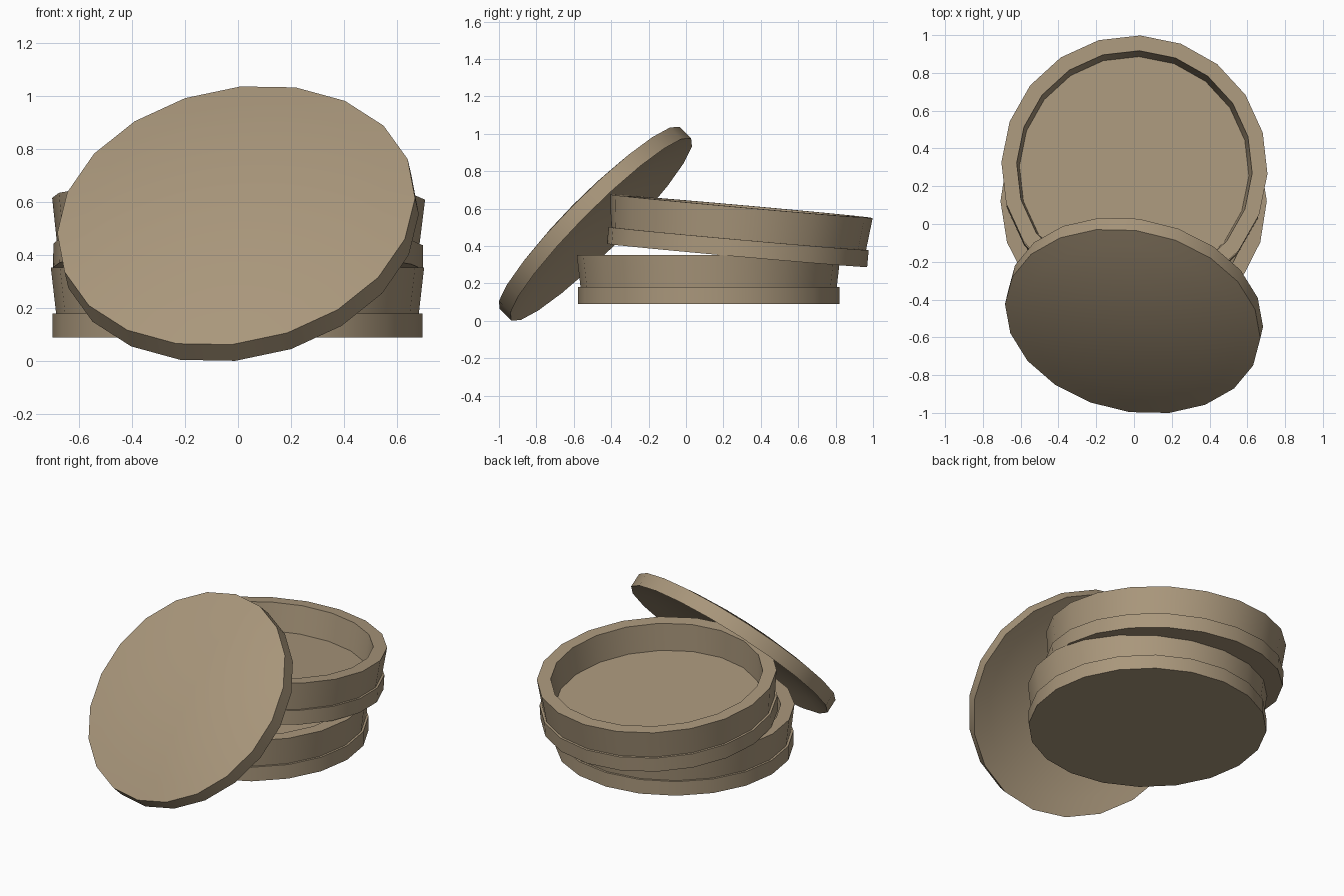
import bpy, math
from mathutils import Matrix, Vector

if "Cube" in bpy.data.objects:
    bpy.data.objects.remove(bpy.data.objects["Cube"])

SIDES = 20

wood = bpy.data.materials.new("warm_tan")
wood.diffuse_color = (0.40, 0.31, 0.20, 1)
wood.use_nodes = True
wood.node_tree.nodes["Principled BSDF"].inputs["Base Color"].default_value = wood.diffuse_color


def lathe(name, profile, matrix, closed=False):
    """Spin an (r, z) profile; open profiles are capped with flat discs."""
    verts, faces = [], []
    for r, z in profile:
        for i in range(SIDES):
            a = 2 * math.pi * i / SIDES
            verts.append((r * math.cos(a), r * math.sin(a), z))
    n = len(profile)
    for k in range(n if closed else n - 1):
        p, q = k * SIDES, ((k + 1) % n) * SIDES
        for i in range(SIDES):
            j = (i + 1) % SIDES
            faces.append((p + i, p + j, q + j, q + i))
    if not closed:
        faces.append(tuple(reversed(range(SIDES))))
        faces.append(tuple(range((n - 1) * SIDES, n * SIDES)))
    mesh = bpy.data.meshes.new(name)
    mesh.from_pydata(verts, [], faces)
    mesh.materials.append(wood)
    obj = bpy.data.objects.new(name, mesh)
    bpy.context.collection.objects.link(obj)
    obj.matrix_world = matrix
    bpy.ops.object.select_all(action='DESELECT')
    obj.select_set(True)
    bpy.context.view_layer.objects.active = obj
    bpy.ops.object.shade_smooth_by_angle(angle=math.radians(30))
    return obj


def tray(name, matrix):
    # solid base disc with a flared ring wall standing on it
    lathe(name + "_base", [(0.699, 0), (0.699, 0.091)], matrix)
    lathe(name + "_wall", [(0.685, 0.0905), (0.705, 0.264),
                           (0.624, 0.264), (0.608, 0.0905)], matrix, closed=True)


# lower tray lies level, upper tray rests on it tilted
tray("lower_tray", Matrix.Translation((-0.002, 0.121, 0.089)))
tray("upper_tray", Matrix.Translation((0, 0.273, 0.35))
     @ Matrix.Rotation(math.radians(0.5), 4, 'Y')
     @ Matrix.Rotation(math.radians(-5.1), 4, 'X')
     @ Matrix.Rotation(math.radians(-2.5), 4, 'Z'))

# domed lid, hollow behind, leaning against the front of the stack
normal = Vector((-0.161, -0.700, 0.696)).normalized()
across = Vector((0.675, -0.086, 0.070))
across = (across - across.dot(normal) * normal).normalized()
up = normal.cross(across)
lean = Matrix((across, up, normal)).transposed().to_4x4()
R, STEPS = 0.685, (0.1, 0.3, 0.5, 0.7, 0.85, 1.0)
hollow = [(R * t, -0.088 + 0.12 * (1 - t * t)) for t in STEPS]
dome = [(R * t, 0.07 * (1 - t * t)) for t in reversed(STEPS)]
lathe("lid", hollow + dome, Matrix.Translation((-0.007, -0.515, 0.55)) @ lean
      @ Matrix.Rotation(math.radians(-0.5), 4, 'Z'))
